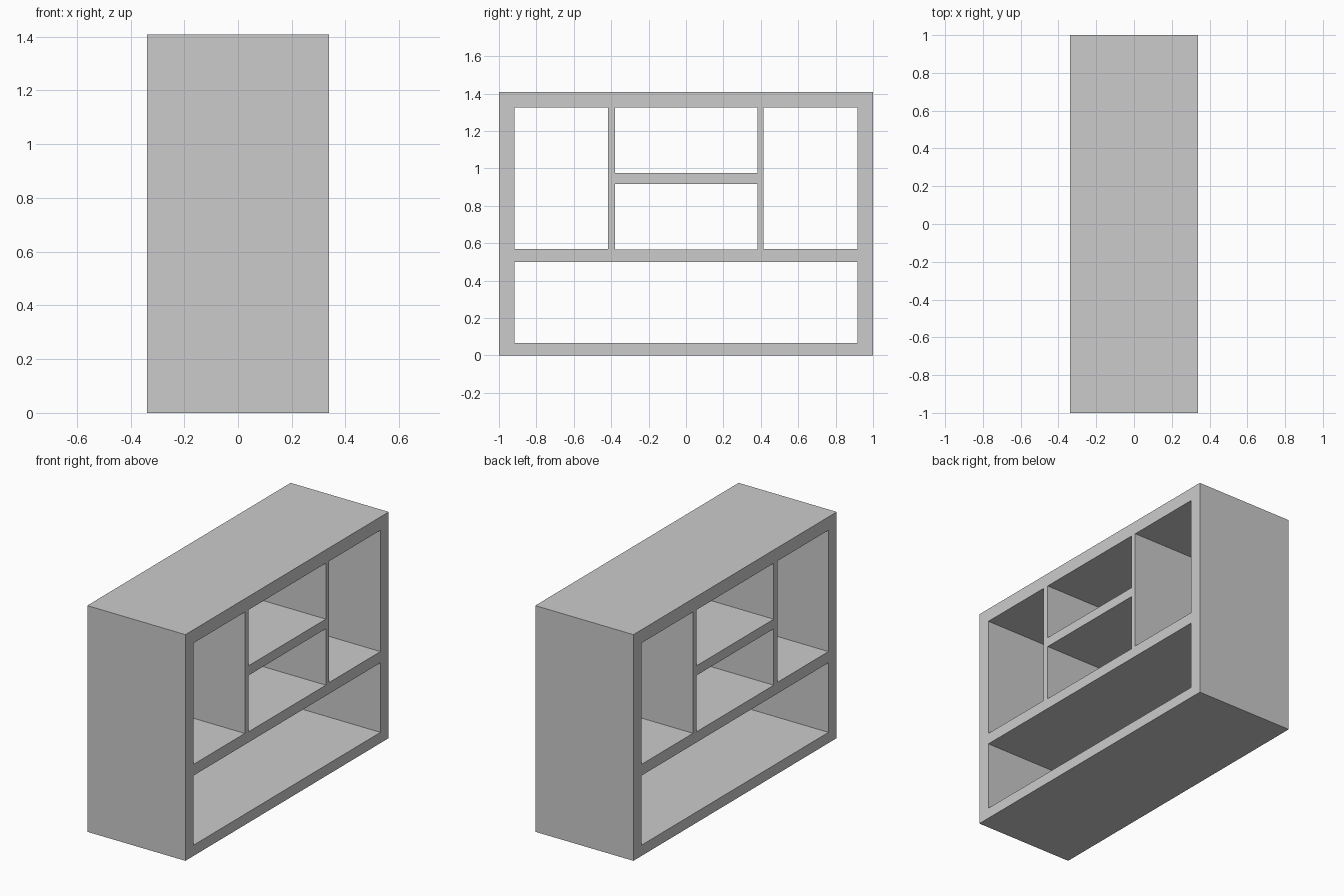
import bpy, bmesh
from math import radians

if "Cube" in bpy.data.objects:
    bpy.data.objects.remove(bpy.data.objects["Cube"])

HALF_DEPTH = 0.338
HALF_WIDTH, HEIGHT = 1.0, 1.408

# Compartments that run right through: (y0, y1, z0, z1)
TOP, SHELF = 1.325, 0.57
OPENINGS = [
    (-0.918, 0.918, 0.067, 0.50),      # long bottom bay
    (-0.918, -0.416, SHELF, TOP),      # tall side bays
    (0.414, 0.918, SHELF, TOP),
    (-0.38, 0.381, 0.566, 0.917),      # centre lower bay
    (-0.38, 0.381, 0.977, TOP),        # centre upper bay
]


def add_rectangle(curve, y0, y1, z0, z1):
    spline = curve.splines.new('POLY')
    spline.points.add(3)
    corners = [(y0, z0), (y1, z0), (y1, z1), (y0, z1)]
    for point, (y, z) in zip(spline.points, corners):
        point.co = (y, z, 0, 1)
    spline.use_cyclic_u = True


# Shelf front drawn as a filled profile with holes, extruded to depth
profile = bpy.data.curves.new("shelf_unit", 'CURVE')
profile.dimensions = '2D'
profile.fill_mode = 'BOTH'
profile.extrude = HALF_DEPTH
add_rectangle(profile, -HALF_WIDTH, HALF_WIDTH, 0, HEIGHT)
for opening in OPENINGS:
    add_rectangle(profile, *opening)

shelf = bpy.data.objects.new("shelf_unit", profile)
bpy.context.collection.objects.link(shelf)
shelf.rotation_euler = (radians(90), 0, radians(90))
bpy.context.view_layer.objects.active = shelf
shelf.select_set(True)
bpy.ops.object.convert(target='MESH')
shelf = bpy.context.object
bpy.ops.object.transform_apply(location=False, rotation=True, scale=False)

# Weld the caps to the walls and keep the faces flat
bm = bmesh.new()
bm.from_mesh(shelf.data)
bmesh.ops.remove_doubles(bm, verts=bm.verts, dist=0.0005)
bmesh.ops.recalc_face_normals(bm, faces=bm.faces)
for face in bm.faces:
    face.smooth = False
bm.to_mesh(shelf.data)
bm.free()
